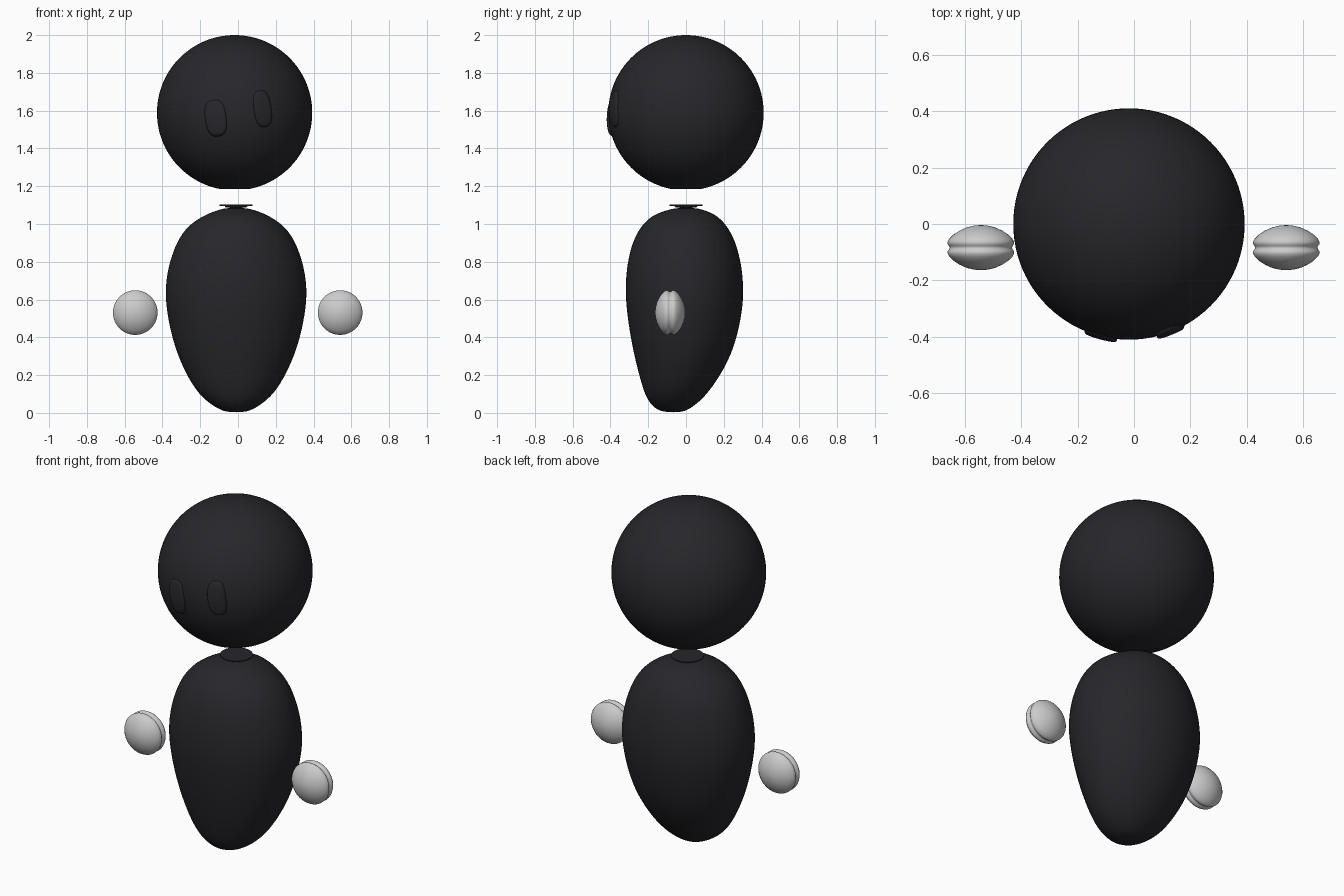
import bpy, bmesh, math
from math import sin, cos, pi, sqrt

if "Cube" in bpy.data.objects:
    bpy.data.objects.remove(bpy.data.objects["Cube"])

dark = bpy.data.materials.new("dark_plastic")
dark.diffuse_color = (0.02, 0.02, 0.024, 1)
dark.use_nodes = True
dark.node_tree.nodes["Principled BSDF"].inputs["Base Color"].default_value = dark.diffuse_color


def finish(bm, name, mat=None, angle=60, subsurf=0):
    bmesh.ops.recalc_face_normals(bm, faces=bm.faces[:])
    me = bpy.data.meshes.new(name)
    bm.to_mesh(me)
    bm.free()
    ob = bpy.data.objects.new(name, me)
    bpy.context.collection.objects.link(ob)
    if mat:
        me.materials.append(mat)
    if subsurf:
        mod = ob.modifiers.new("smooth", 'SUBSURF')
        mod.levels = mod.render_levels = subsurf
    bpy.ops.object.select_all(action='DESELECT')
    ob.select_set(True)
    bpy.context.view_layer.objects.active = ob
    bpy.ops.object.shade_smooth_by_angle(angle=math.radians(angle))
    return ob


def loft(rings, cap=(True, True)):
    """Skin a list of closed rings of points, with optional end caps."""
    bm = bmesh.new()
    vs = [[bm.verts.new(p) for p in r] for r in rings]
    n = len(vs[0])
    for a, b in zip(vs, vs[1:]):
        for i in range(n):
            j = (i + 1) % n
            bm.faces.new((a[i], a[j], b[j], b[i]))
    if cap[0]:
        bm.faces.new(vs[0])
    if cap[1]:
        bm.faces.new(vs[-1])
    return bm


def ellipse(cx, cy, z, rx, ry, n=64):
    return [(cx + rx * cos(2 * pi * i / n), cy + ry * sin(2 * pi * i / n), z)
            for i in range(n)]


# Head: sphere with a small flat cut underneath
HX, HY, HZ, R = -0.018, 0.0, 1.589, 0.411
bm = bmesh.new()
bmesh.ops.create_uvsphere(bm, u_segments=96, v_segments=64, radius=R)
bmesh.ops.translate(bm, verts=bm.verts[:], vec=(HX, HY, HZ))
cut = bmesh.ops.bisect_plane(bm, geom=bm.verts[:] + bm.edges[:] + bm.faces[:],
                             plane_co=(0, 0, 1.184), plane_no=(0, 0, -1),
                             clear_outer=True)
bmesh.ops.holes_fill(bm, edges=[e for e in cut["geom_cut"]
                                if isinstance(e, bmesh.types.BMEdge)])
finish(bm, "head", dark, 30)

# Body: egg shape, z / half width / front y / back y
profile = [
    (0.003, 0.045, -0.110, -0.025), (0.02, 0.095, -0.163, 0.020),
    (0.07, 0.170, -0.207, 0.085), (0.148, 0.235, -0.235, 0.150),
    (0.28, 0.302, -0.270, 0.230), (0.413, 0.345, -0.297, 0.275),
    (0.545, 0.370, -0.316, 0.300), (0.65, 0.378, -0.323, 0.307),
    (0.767, 0.363, -0.316, 0.298), (0.862, 0.332, -0.296, 0.276),
    (0.926, 0.303, -0.274, 0.254), (0.995, 0.252, -0.235, 0.215),
    (1.05, 0.165, -0.175, 0.160), (1.078, 0.085, -0.085, 0.085),
    (1.085, 0.045, -0.045, 0.045)]
rings = [ellipse(-0.01, (f + b) / 2, z, w, (b - f) / 2, 32)
         for z, w, f, b in profile]
finish(loft(rings), "body", dark, 180, subsurf=2)

# Neck: stem with a thin stepped disc
neck = [(1.075, 0.035), (1.087, 0.035), (1.087, 0.055), (1.094, 0.06),
        (1.096, 0.087), (1.102, 0.087)]
finish(loft([ellipse(-0.01, 0, z, r, r, 48) for z, r in neck]),
       "neck", dark, 30)


# Eyes: tilted raised pads that follow the head surface
def eye(name, cx, cz, hw, hh, low, high):
    n, tilt, rings = 48, math.radians(8), []
    for s, k in [(1.0, -0.3), (0.98, 0.4), (0.93, 0.8), (0.86, 0.96),
                 (0.75, 1), (0.5, 1), (0.25, 1), (0.05, 1)]:
        ring = []
        for i in range(n):
            a = 2 * pi * i / n
            c, d = cos(a), sin(a)
            u = s * hw * math.copysign(abs(c) ** 0.75, c)
            v = s * hh * math.copysign(abs(d) ** 0.75, d)
            x = cx + u * cos(tilt) - v * sin(tilt)
            z = cz + u * sin(tilt) + v * cos(tilt)
            t = (v / hh + 1) / 2
            lift = k * (low + (high - low) * t)
            y = HY - sqrt(R * R - (x - HX) ** 2 - (z - HZ) ** 2) - lift
            ring.append((x, y, z))
        rings.append(ring)
    finish(loft(rings, (False, True)), name, dark, 60)


eye("left_eye", -0.118, 1.56, 0.056, 0.098, 0.02, 0.006)
eye("right_eye", 0.13, 1.61, 0.046, 0.098, 0.010, 0.014)

# Hands: round lens pads with a groove around the rim
half = [(0.080, 0.004), (0.078, 0.025), (0.072, 0.05), (0.061, 0.075),
        (0.046, 0.098), (0.032, 0.112), (0.021, 0.118), (0.013, 0.118),
        (0.006, 0.113)]
lens = half + [(0, 0.110)] + [(-d, r) for d, r in reversed(half)]
for name, x in (("left_hand", -0.544), ("right_hand", 0.541)):
    rings = [[(x + r * cos(2 * pi * i / 64), -0.084 + d,
               0.531 + r * sin(2 * pi * i / 64)) for i in range(64)]
             for d, r in lens]
    finish(loft(rings), name, None, 60)
